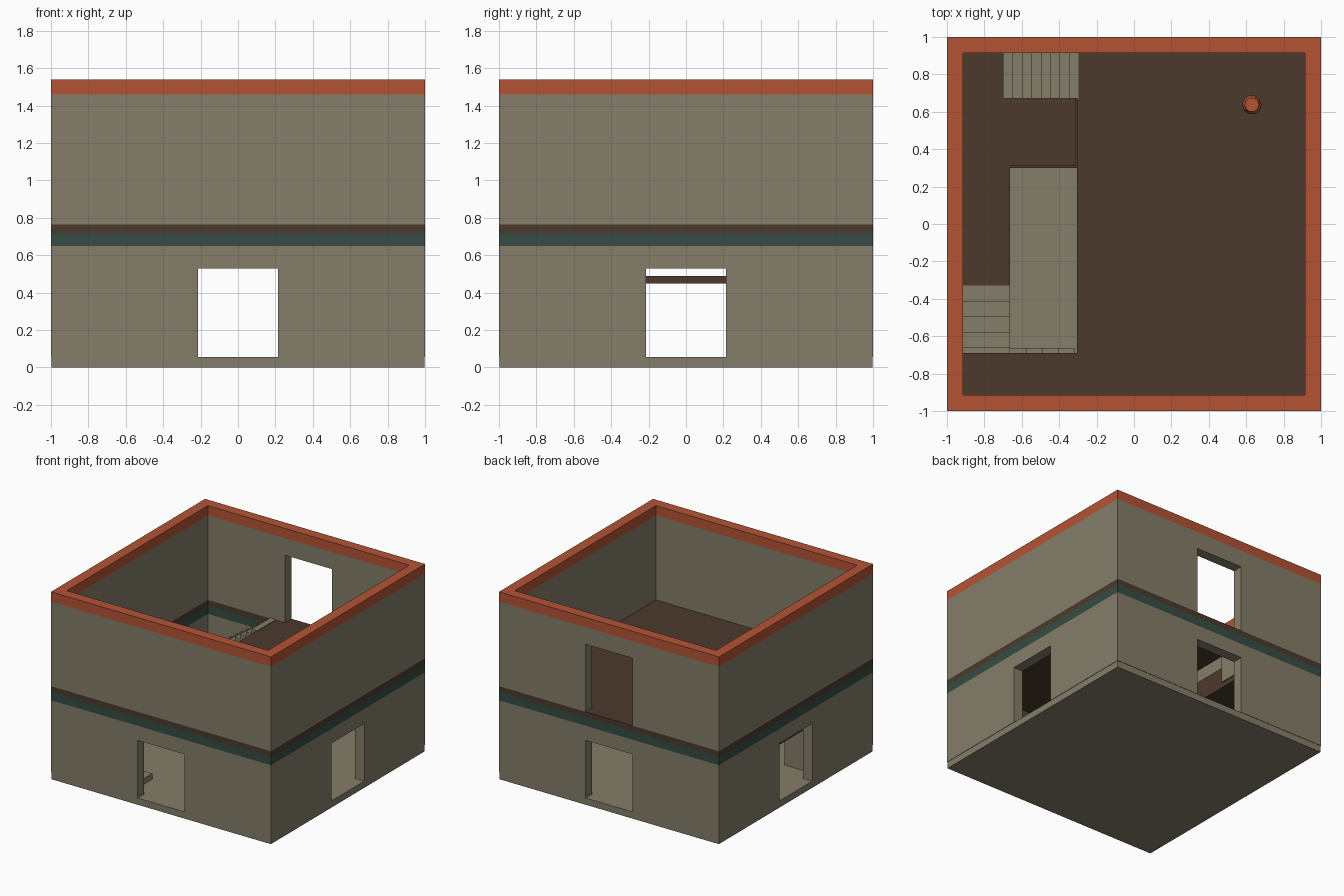
import bpy, bmesh, math

if "Cube" in bpy.data.objects:
    bpy.data.objects.remove(bpy.data.objects["Cube"])


def material(name, rgb):
    m = bpy.data.materials.new(name)
    lin = [(c / 255 / 12.92) if c < 10 else ((c / 255 + 0.055) / 1.055) ** 2.4 for c in rgb]
    m.diffuse_color = (*lin, 1)
    m.use_nodes = True
    m.node_tree.nodes["Principled BSDF"].inputs["Base Color"].default_value = m.diffuse_color
    return m


STONE = material("stone", (132, 125, 105))
WOOD = material("dark wood", (76, 58, 45))
TEAL = material("teal paint", (54, 76, 67))
RED = material("red paint", (180, 83, 53))


def finish(name, bm, mat):
    bmesh.ops.recalc_face_normals(bm, faces=bm.faces)
    me = bpy.data.meshes.new(name)
    bm.to_mesh(me)
    bm.free()
    if mat:
        me.materials.append(mat)
    ob = bpy.data.objects.new(name, me)
    bpy.context.collection.objects.link(ob)
    return ob


def prism(name, pts, vec, mat):
    """Extrude a closed 3D outline along vec."""
    bm = bmesh.new()
    face = bm.faces.new([bm.verts.new(p) for p in pts])
    ext = bmesh.ops.extrude_face_region(bm, geom=[face])["geom"]
    verts = [g for g in ext if isinstance(g, bmesh.types.BMVert)]
    bmesh.ops.translate(bm, verts=verts, vec=vec)
    # keep the starting cap so the prism is closed
    if not face.is_valid:
        bm.faces.new([v for v in bm.verts if v not in verts])
    return finish(name, bm, mat)


def box(name, x, y, z, mat=None):
    pts = [(x[0], y[0], z[0]), (x[1], y[0], z[0]), (x[1], y[1], z[0]), (x[0], y[1], z[0])]
    return prism(name, pts, (0, 0, z[1] - z[0]), mat)


def cut(ob, x, y, z):
    cutter = box("cutter", x, y, z)
    cutter.hide_render = True
    mod = ob.modifiers.new("cut", 'BOOLEAN')
    mod.operation, mod.solver, mod.object = 'DIFFERENCE', 'EXACT', cutter
    bpy.context.view_layer.objects.active = ob
    bpy.ops.object.modifier_apply(modifier=mod.name)
    bpy.data.objects.remove(cutter)


IN = 0.915      # inner face of the walls
DOOR = (-0.215, 0.215)
FULL = (-1, 1)


def ring(name, z0, z1, mat):
    ob = box(name, FULL, FULL, (z0, z1), mat)
    cut(ob, (-IN, IN), (-IN, IN), (z0 - 0.1, z1 + 0.1))
    return ob


# Ground slab and the stacked wall bands
box("ground_slab", (-0.997, 0.997), (-0.997, 0.997), (0, 0.055), STONE)
lower = ring("lower_walls", 0.055, 0.65, STONE)
cut(lower, DOOR, (-1.2, 1.2), (-0.1, 0.53))
cut(lower, (-1.2, 1.2), DOOR, (-0.1, 0.53))
ring("teal_band", 0.65, 0.72, TEAL)
upper = ring("upper_walls", 0.765, 1.46, STONE)
cut(upper, DOOR, (0.8, 1.2), (0.6, 1.32))
ring("parapet_trim", 1.46, 1.54, RED)

# Upper floor with stairwell opening
floor = box("upper_floor", FULL, FULL, (0.72, 0.765), WOOD)
cut(floor, (-IN, -0.305), (-0.69, IN), (0.6, 0.9))


def steps(start, end, count, z0, rise, base, tail=None):
    """Stepped side outline as (distance, z) pairs; tail extends the top tread."""
    run = (end - start) / count
    pts = [(start, base)]
    for i in range(count):
        z = z0 + rise * (i + 1)
        pts += [(start + run * i, z), (start + run * (i + 1), z)]
    if tail is not None:
        z += rise
        pts += [(end, z), (tail, z)]
    pts.append((pts[-1][0], base))
    return pts


# Lower stair: flight along the front wall, corner tread, flight along the left wall
RISE = 0.0483
p = steps(-0.315, -0.663, 4, 0.055, RISE, 0.055, tail=-IN)
prism("lower_stair_front", [(d, -IN, z) for d, z in p], (0, IN - 0.663, 0), STONE)
p = steps(-0.663, -0.33, 4, 0.055 + 5 * RISE, RISE, 0.055)
prism("lower_stair_left", [(-IN, d, z) for d, z in p], (IN - 0.663, 0, 0), STONE)

# L-shaped landing with a low guard on its open edges
outline = [(-IN, -0.33), (-0.663, -0.33), (-0.663, 0.3), (-0.305, 0.3), (-0.305, IN), (-IN, IN)]
prism("landing", [(x, y, 0.45) for x, y in outline], (0, 0, 0.04), WOOD)
outline = [(-0.663, 0.3), (-0.305, 0.3), (-0.305, 0.67), (-0.316, 0.67), (-0.316, 0.314), (-0.663, 0.314)]
prism("landing_guard", [(x, y, 0.49) for x, y in outline], (0, 0, 0.13), WOOD)

# Upper stair along the back wall
p = steps(-0.7, -0.296, 8, 0.49, 0.035, 0.49)
prism("upper_stair", [(d, 0.67, z) for d, z in p], (0, IN - 0.67, 0), STONE)

# Small red barrel standing on the upper floor
bm = bmesh.new()
N = 10
rings = []
for r, z in [(0.038, 0.765), (0.052, 0.81), (0.052, 0.865), (0.038, 0.91)]:
    rings.append([bm.verts.new((0.63 + r * math.cos(math.tau * i / N),
                                0.637 + r * math.sin(math.tau * i / N), z)) for i in range(N)])
for a, b in zip(rings, rings[1:]):
    for i in range(N):
        j = (i + 1) % N
        bm.faces.new((a[i], a[j], b[j], b[i]))
bm.faces.new(rings[0])
bm.faces.new(rings[-1])
finish("barrel", bm, RED)
